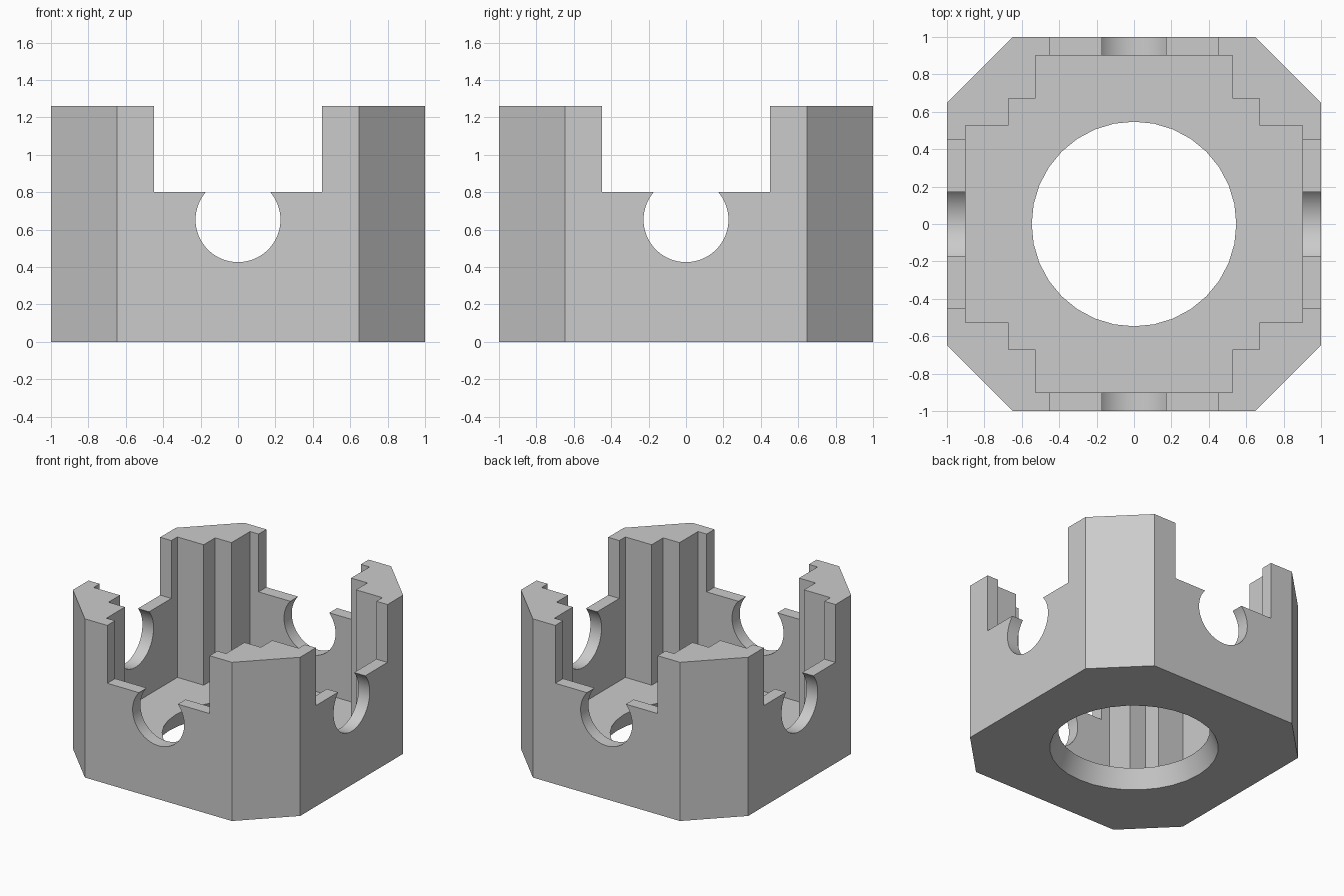
import bpy
import bmesh
import math
from mathutils import Matrix

HEIGHT = 1.262
FLOOR = 0.145
SILL = 0.802

cube = bpy.data.objects.get("Cube")
if cube:
    bpy.data.objects.remove(cube, do_unlink=True)

grey = bpy.data.materials.new("plain_grey")
grey.use_nodes = True
colour = (0.6, 0.6, 0.6, 1)
grey.diffuse_color = colour
grey.node_tree.nodes["Principled BSDF"].inputs["Base Color"].default_value = colour


def finish(name, bm):
    bmesh.ops.recalc_face_normals(bm, faces=bm.faces)
    mesh = bpy.data.meshes.new(name)
    bm.to_mesh(mesh)
    bm.free()
    mesh.materials.append(grey)
    obj = bpy.data.objects.new(name, mesh)
    bpy.context.collection.objects.link(obj)
    return obj


def prism(name, quarter, z0, z1):
    """Extrude a profile made by turning one corner's points four times."""
    points = []
    for turn in range(4):
        for x, y in quarter:
            for _ in range(turn):
                x, y = -y, x
            points.append((x, y))
    bm = bmesh.new()
    face = bm.faces.new([bm.verts.new((x, y, z0)) for x, y in points])
    top = bmesh.ops.extrude_face_region(bm, geom=[face])["geom"]
    bmesh.ops.translate(bm, vec=(0, 0, z1 - z0),
                        verts=[v for v in top if isinstance(v, bmesh.types.BMVert)])
    return finish(name, bm)


def cone(name, r0, r1, depth, sides, matrix):
    bm = bmesh.new()
    bmesh.ops.create_cone(bm, cap_ends=True, segments=sides, radius1=r0,
                          radius2=r1, depth=depth, matrix=matrix)
    return finish(name, bm)


def box(name, size, centre):
    bm = bmesh.new()
    bmesh.ops.create_cube(bm, size=1, matrix=Matrix.Translation(centre)
                          @ Matrix.Diagonal((*size, 1)))
    return finish(name, bm)


# Octagonal body
body = prism("octagonal_housing", [(1, 0.647), (0.647, 1)], 0, HEIGHT)

# Inner cavity with stepped corners
cutters = [prism("cavity_cutter", [(0.902, 0.526), (0.67, 0.526), (0.67, 0.67),
                                   (0.526, 0.67), (0.526, 0.902)], FLOOR, 2)]

# Tapered floor bore: the cutter overshoots the floor on both sides
low, high = 0.608, 0.547
cutters.append(cone("bore_cutter", low + (low - high), high - (low - high),
                    FLOOR * 3, 32, Matrix.Translation((0, 0, FLOOR / 2))))

# Wall notches and round side holes, along both axes
for axis, size in (("X", (3, 0.9, 1)), ("Y", (0.9, 3, 1))):
    cutters.append(box("notch_cutter_" + axis, size, (0, 0, SILL + 0.5)))
    other = "Y" if axis == "X" else "X"
    cutters.append(cone("side_hole_cutter_" + axis, 0.227, 0.227, 3, 64,
                        Matrix.Translation((0, 0, 0.653))
                        @ Matrix.Rotation(math.pi / 2, 4, other)))

for cutter in cutters:
    cutter.hide_render = True
    cut = body.modifiers.new(cutter.name, "BOOLEAN")
    cut.operation = "DIFFERENCE"
    cut.solver = "EXACT"
    cut.object = cutter

# Apply the cuts and drop the cutters
bpy.ops.object.select_all(action="DESELECT")
body.select_set(True)
bpy.context.view_layer.objects.active = body
for cutter in cutters:
    bpy.ops.object.modifier_apply(modifier=cutter.name)
    bpy.data.objects.remove(cutter, do_unlink=True)
bpy.ops.object.shade_smooth_by_angle(angle=math.radians(30))
